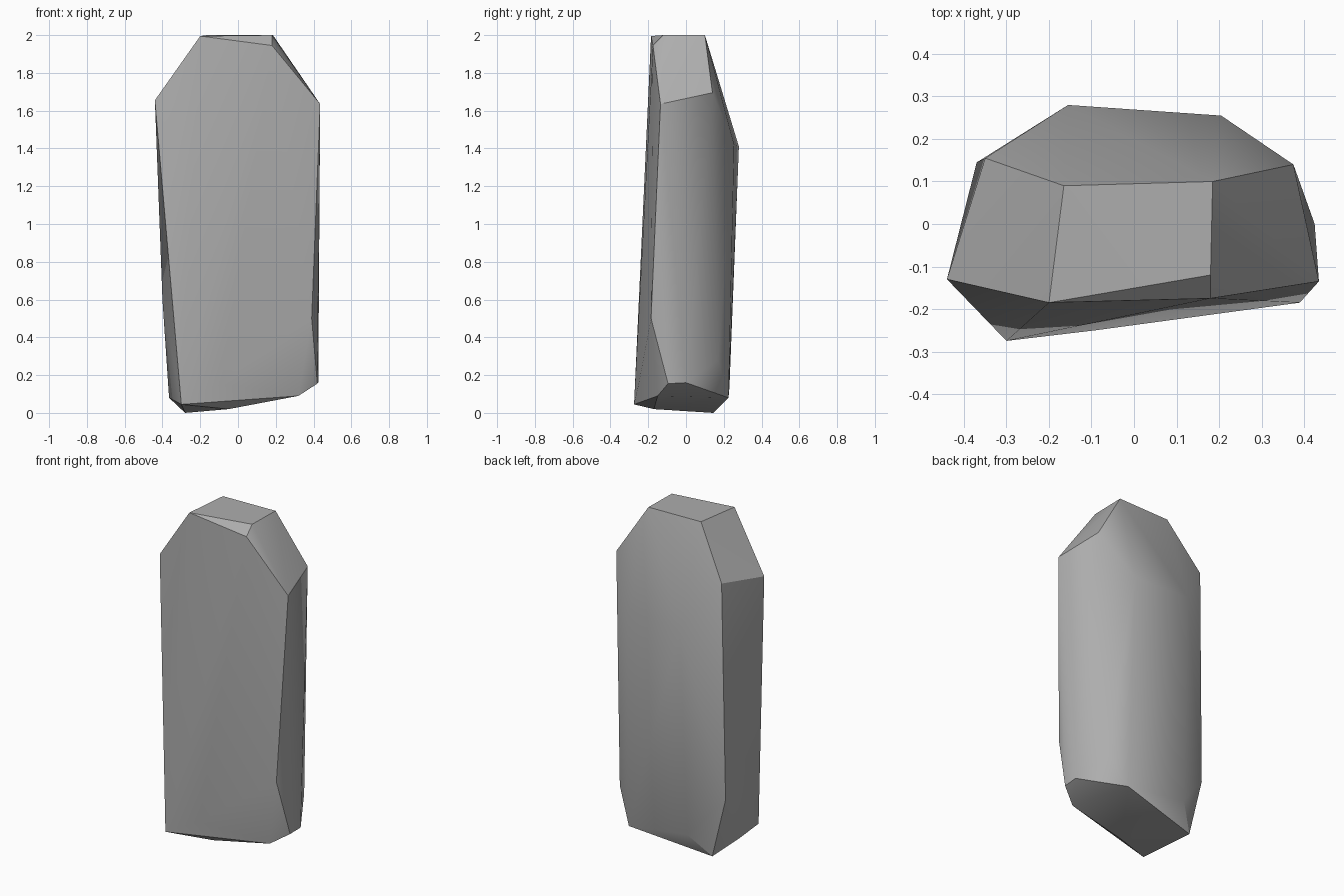
import bpy
import bmesh
import math

cube = bpy.data.objects.get("Cube")
if cube:
    bpy.data.objects.remove(cube, do_unlink=True)

# Stone colour
stone = bpy.data.materials.new("grey stone")
stone.use_nodes = True
grey = (0.42, 0.42, 0.42, 1)
stone.diffuse_color = grey
bsdf = stone.node_tree.nodes["Principled BSDF"]
bsdf.inputs["Base Color"].default_value = grey
bsdf.inputs["Roughness"].default_value = 0.9

# Chipped corners of the slab, level by level
crown = [(-.20, -.185, 1.995), (.18, -.12, 2), (.185, .10, 2),
         (-.165, .09, 2), (.18, -.175, 1.945)]
shoulders = [(-.44, -.13, 1.655), (.435, -.135, 1.635),
             (.375, .14, 1.695), (-.35, .155, 1.695)]
back_bulge = [(-.155, .28, 1.41), (.205, .255, 1.42)]
flanks = [(-.40, 0, .6), (.39, -.185, .5), (-.37, .145, .37), (.33, .17, .28)]
foot = [(-.30, -.275, .045), (-.09, -.25, .155), (.32, -.15, .09),
        (.42, -.095, .155), (.425, 0, .16), (.23, .225, .08),
        (-.17, .23, .134), (-.365, 0, .08), (-.28, .145, 0), (-.05, -.17, .02)]

# Wrap the corners in a convex skin
bm = bmesh.new()
for co in crown + shoulders + back_bulge + flanks + foot:
    bm.verts.new(co)
hull = bmesh.ops.convex_hull(bm, input=bm.verts[:])
loose = {v for v in hull["geom_interior"] + hull["geom_unused"]
         if isinstance(v, bmesh.types.BMVert) and not v.link_faces}
bmesh.ops.delete(bm, geom=list(loose), context='VERTS')
bmesh.ops.recalc_face_normals(bm, faces=bm.faces[:])

mesh = bpy.data.meshes.new("stone_slab")
bm.to_mesh(mesh)
bm.free()
mesh.materials.append(stone)
slab = bpy.data.objects.new("stone_slab", mesh)
bpy.context.collection.objects.link(slab)

# Soft shading across shallow facets, crisp chipped edges
bpy.ops.object.select_all(action='DESELECT')
slab.select_set(True)
bpy.context.view_layer.objects.active = slab
bpy.ops.object.shade_smooth_by_angle(angle=math.radians(30))
